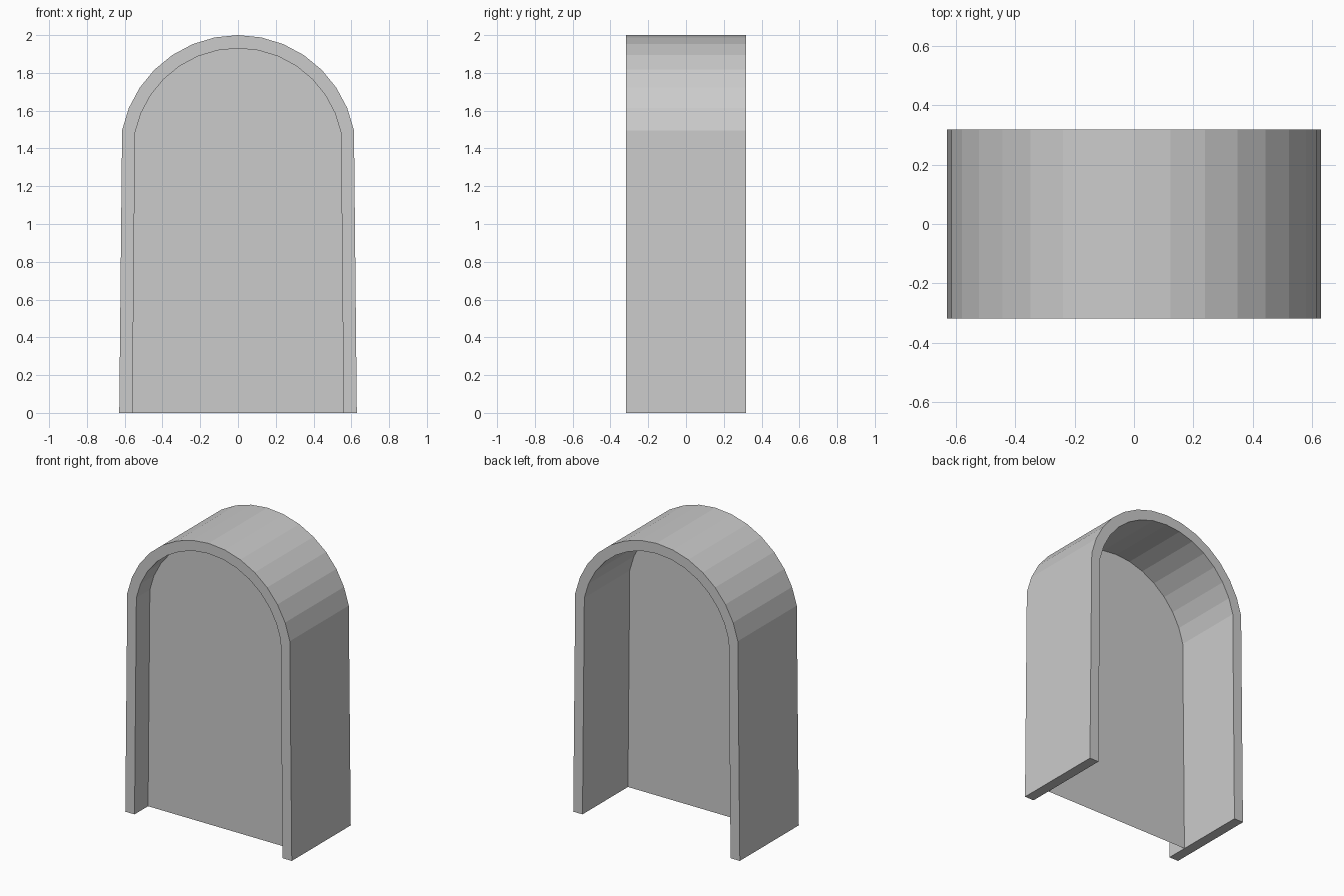
import bpy, bmesh, math

cube = bpy.data.objects.get("Cube")
if cube:
    bpy.data.objects.remove(cube, do_unlink=True)

DEPTH = 0.318      # half depth of the arch
PANEL_Y = -0.172   # the panel sits nearer the front
CENTRE_Z = 1.374   # centre of the round top
STEP = math.radians(11.25)

grey = bpy.data.materials.new("plain grey")
grey.use_nodes = True
colour = (0.6, 0.6, 0.6, 1)
grey.diffuse_color = colour
grey.node_tree.nodes["Principled BSDF"].inputs["Base Color"].default_value = colour


def arch_outline(radius, foot):
    """Points (x, z) from the left foot over the round top to the right foot."""
    arc = [(radius * math.sin(i * STEP), CENTRE_Z + radius * math.cos(i * STEP))
           for i in range(-7, 8)]
    return [(-foot, 0)] + arc + [(foot, 0)]


def add_object(name, bm):
    bmesh.ops.recalc_face_normals(bm, faces=bm.faces)
    mesh = bpy.data.meshes.new(name)
    bm.to_mesh(mesh)
    bm.free()
    mesh.materials.append(grey)
    obj = bpy.data.objects.new(name, mesh)
    bpy.context.collection.objects.link(obj)


outer = arch_outline(0.626, 0.629)
inner = arch_outline(0.556, 0.559)

# Arch shell: a four-cornered section swept along the outline, capped at the feet
bm = bmesh.new()
sections = []
for (ox, oz), (ix, iz) in zip(outer, inner):
    corners = [(ox, -DEPTH, oz), (ox, DEPTH, oz), (ix, DEPTH, iz), (ix, -DEPTH, iz)]
    sections.append([bm.verts.new(c) for c in corners])
for a, b in zip(sections, sections[1:]):
    for k in range(4):
        n = (k + 1) % 4
        bm.faces.new((a[k], a[n], b[n], b[k]))
bm.faces.new(sections[0])
bm.faces.new(sections[-1])
add_object("arch_shell", bm)

# Thin panel closing the opening
bm = bmesh.new()
bm.faces.new([bm.verts.new((x, PANEL_Y, z)) for x, z in inner])
add_object("inner_panel", bm)
